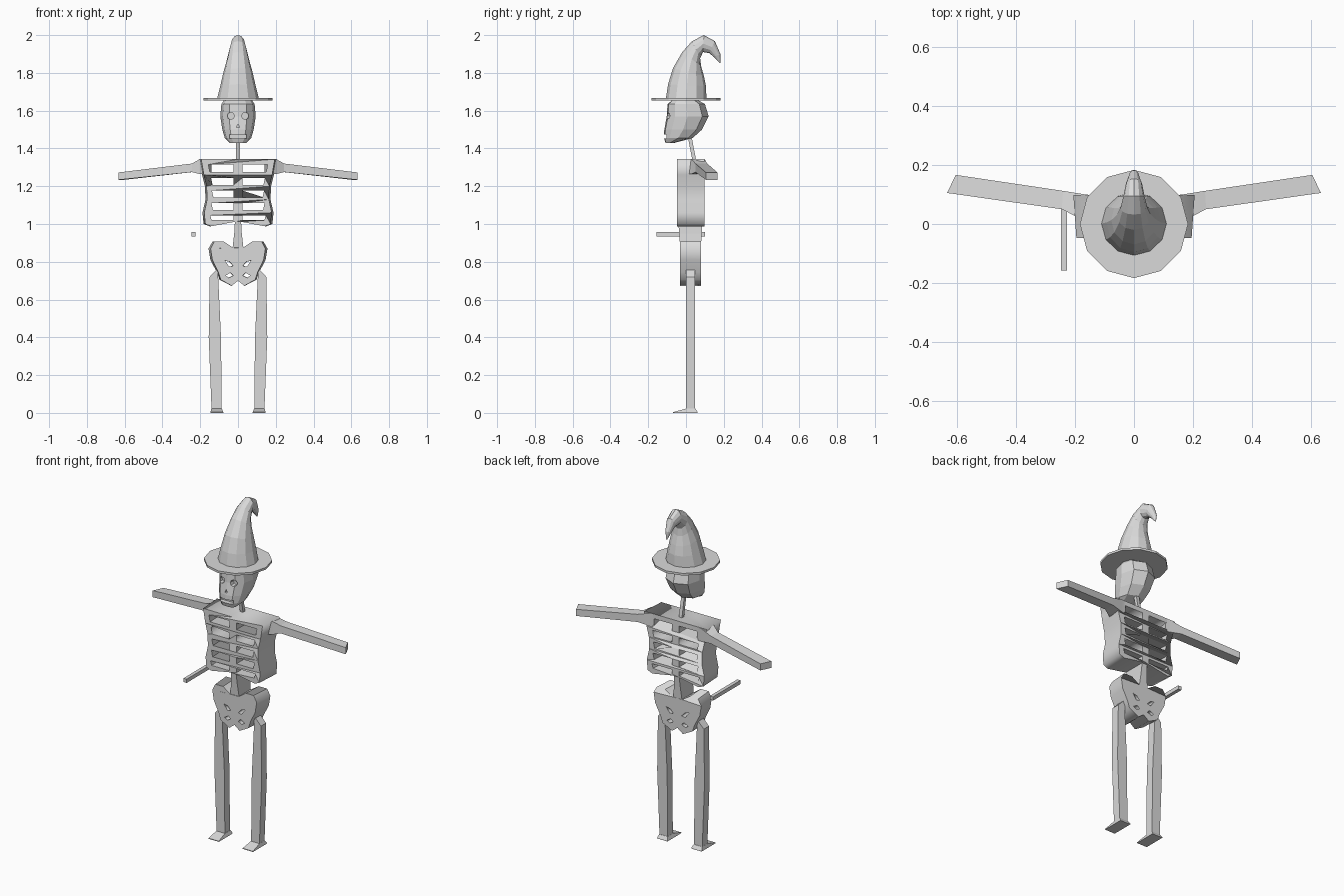
import bpy, bmesh, math
from mathutils import Vector

if "Cube" in bpy.data.objects:
    bpy.data.objects.remove(bpy.data.objects["Cube"])

bone = bpy.data.materials.new("bone_grey")
bone.diffuse_color = (0.7, 0.7, 0.7, 1)
bone.use_nodes = True
bone.node_tree.nodes["Principled BSDF"].inputs["Base Color"].default_value = bone.diffuse_color


def finish(name, bm):
    bmesh.ops.recalc_face_normals(bm, faces=bm.faces)
    me = bpy.data.meshes.new(name)
    bm.to_mesh(me)
    bm.free()
    me.materials.append(bone)
    ob = bpy.data.objects.new(name, me)
    bpy.context.collection.objects.link(ob)
    return ob


def loft(name, rings):
    """Skin a list of equal-length rings and cap both ends."""
    bm = bmesh.new()
    loops = [[bm.verts.new(p) for p in r] for r in rings]
    n = len(loops[0])
    for a, b in zip(loops, loops[1:]):
        for i in range(n):
            bm.faces.new((a[i], a[(i + 1) % n], b[(i + 1) % n], b[i]))
    bm.faces.new(loops[0])
    bm.faces.new(loops[-1])
    return finish(name, bm)


def box_ring(x0, x1, y0, y1, z):
    return [(x0, y0, z), (x1, y0, z), (x1, y1, z), (x0, y1, z)]


def mirrored(half):
    """Close a half outline that starts and ends near x = 0."""
    return half + [(-x, z) for x, z in reversed(half) if x > 0]


def plate(name, outline, holes, y0, y1, front_scale):
    """Extrude an upright outline with through holes, narrower at the front."""
    cu = bpy.data.curves.new(name, 'CURVE')
    cu.dimensions = '2D'
    cu.fill_mode = 'BOTH'
    cu.extrude = (y1 - y0) / 2
    for pts in [outline] + holes:
        sp = cu.splines.new('POLY')
        sp.points.add(len(pts) - 1)
        for p, (x, z) in zip(sp.points, pts):
            p.co = (x, z, 0, 1)
        sp.use_cyclic_u = True
    tmp = bpy.data.objects.new(name, cu)
    bpy.context.collection.objects.link(tmp)
    bpy.context.view_layer.update()
    me = tmp.to_mesh()
    bm = bmesh.new()
    bm.from_mesh(me)
    tmp.to_mesh_clear()
    bpy.data.objects.remove(tmp)
    bmesh.ops.remove_doubles(bm, verts=bm.verts, dist=1e-5)
    for v in bm.verts:
        x, z, d = v.co
        s = front_scale if d > 0 else 1
        v.co = (x * s, (y0 + y1) / 2 - d, z)
    bmesh.ops.dissolve_limit(bm, angle_limit=0.01, verts=bm.verts, edges=bm.edges)
    return finish(name, bm)


# hat brim
def circle(r, z):
    return [(r * math.cos(k * math.pi / 6), r * math.sin(k * math.pi / 6), z) for k in range(12)]


loft("hat_brim", [circle(0.183, 1.655), circle(0.183, 1.668)])

# bent hat cone: front point, back point (y, z) and half width
hat = [((-.106, 1.667), (.108, 1.667), .11), ((-.095, 1.74), (.106, 1.73), .093),
       ((-.069, 1.825), (.095, 1.783), .077), ((-.02, 1.91), (.08, 1.836), .058),
       ((.032, 1.968), (.075, 1.878), .046), ((.095, 2.0), (.09, 1.91), .036),
       ((.153, 1.968), (.122, 1.905), .027), ((.182, 1.90), (.148, 1.884), .016),
       ((.182, 1.852), (.178, 1.852), .002)]
rings = []
for f, b, w in hat:
    f, b = Vector(f), Vector(b)
    ring = []
    for k in range(12):
        t = k * math.pi / 6
        p = (f + b) / 2 + (f - b) / 2 * math.cos(t)
        ring.append((w * math.sin(t), p.x, p.y))
    rings.append(ring)
loft("hat_cone", rings)

# skull: height, front, back, half width
shape = [(0, 0), (.5, .03), (.86, .2), (1, .5), (.78, .85), (0, 1)]
shape = mirrored(shape)
skull = loft("skull", [
    [(x * w, f + t * (b - f), z) for x, t in shape]
    for z, f, b, w in [(1.43, -.108, -.06, .045), (1.455, -.117, .035, .07),
                       (1.50, -.115, .085, .083), (1.57, -.102, .12, .094),
                       (1.635, -.098, .10, .088), (1.658, -.07, .06, .072)]])


# eye, nose and mouth openings
def cutter(name, pts, y0, y1):
    ob = loft(name, [[(x, y, z) for x, z in pts] for y in (y0, y1)])
    ob.hide_render = True
    ob.hide_viewport = True
    ob.display_type = 'WIRE'
    m = skull.modifiers.new(name, 'BOOLEAN')
    m.operation = 'DIFFERENCE'
    m.solver = 'EXACT'
    m.object = ob


for s, side in ((-1, "left"), (1, "right")):
    cutter("eye_cutter_" + side,
           [(s * .038 + .019 * math.cos(k * math.pi / 4), 1.572 + .019 * math.sin(k * math.pi / 4))
            for k in range(8)], -.2, -.07)
cutter("nose_cutter", [(-.008, 1.512), (.008, 1.512), (0, 1.53)], -.2, -.095)
cutter("mouth_cutter", [(-.044, 1.453), (.044, 1.453), (.044, 1.474), (-.044, 1.474)], -.2, -.088)

# neck
loft("neck", [box_ring(-.01, .01, .035, .055, 1.33), box_ring(-.01, .01, .01, .03, 1.46)])

# ribcage with five pairs of slots
ribs = mirrored([(0, 1.343), (.205, 1.343), (.19, 1.26), (.175, 1.20), (.172, 1.13),
                 (.188, 1.06), (.182, 1.0), (.15, .988), (.016, 1.012)])
slots = []
for zb, zt, w in [(1.275, 1.315, .165), (1.207, 1.244, .15), (1.14, 1.177, .145),
                  (1.073, 1.11, .148), (1.02, 1.046, .155)]:
    for s in (-1, 1):
        slots.append([(s * .024, zb), (s * (w - .008), zb), (s * w, zt), (s * .024, zt)])
plate("ribcage", ribs, slots, -.048, .098, .95)

# lower spine
loft("spine", [box_ring(-w, w, a, b, z) for z, a, b, w in
               [(1.02, -.042, .088, .016), (.95, -.036, .083, .02), (.86, -.03, .078, .03)]])

# pelvis with four holes
hip = mirrored([(0, .875), (.03, .875), (.08, .907), (.135, .907), (.156, .87), (.146, .81),
                (.112, .745), (.098, .705), (.036, .673), (0, .70)])
holes = []
for s in (-1, 1):
    holes.append([(s * .075, .807), (s * .048, .80), (s * .027, .778), (s * .05, .774)])
    holes.append([(s * .07, .727), (s * .043, .742), (s * .027, .727), (s * .052, .715)])
plate("pelvis", hip, holes, -.033, .08, .93)

# arms, legs and feet
for s, side in ((-1, "left"), (1, "right")):
    loft("arm_" + side, [
        [(s * xf, y0, z0), (s * xb, y1, z0), (s * xb, y1, z1), (s * xf, y0, z1)]
        for xf, xb, y0, y1, z0, z1 in [(.16, .14, .0, .097, 1.262, 1.342),
                                       (.205, .165, .03, .1, 1.265, 1.342),
                                       (.244, .24, .05, .112, 1.275, 1.32),
                                       (.632, .603, .105, .166, 1.234, 1.273)]])
    loft("leg_" + side, [box_ring(s * xi, s * xo, .0, .048, z) for xi, xo, z in
                         [(.086, .14, .02), (.09, .155, .4), (.105, .15, .72), (.105, .115, .757)]])
    loft("foot_" + side, [box_ring(s * .078, s * .146, -.068, .062, 0),
                          box_ring(s * .078, s * .146, -.068, .062, .004),
                          box_ring(s * .085, s * .141, -.002, .05, .022)])

# wand
loft("wand", [box_ring(-.247, -.226, -.157, .1, z) for z in (.935, .957)])
